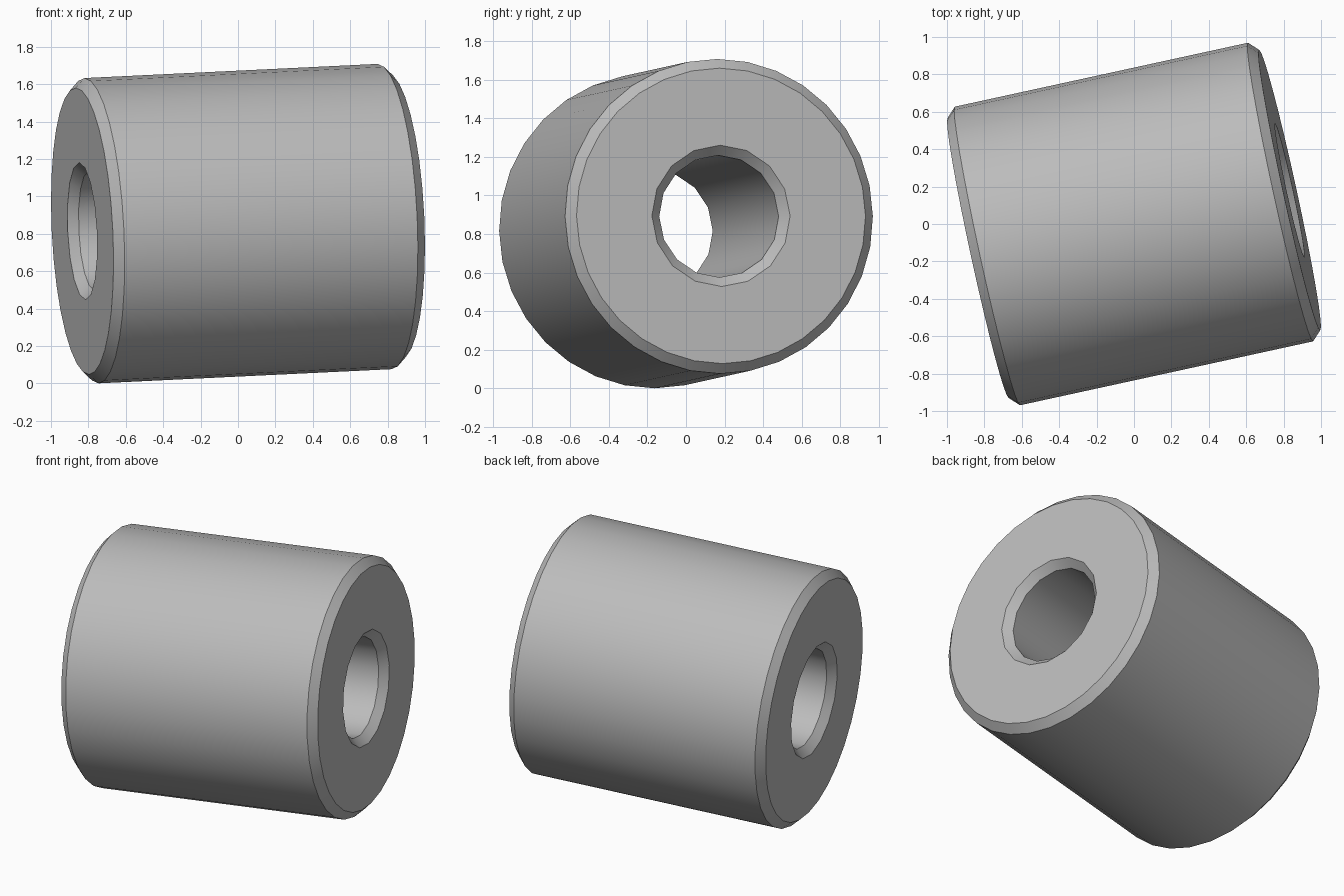
import bpy, bmesh
from math import sin, cos, pi, radians

cube = bpy.data.objects.get("Cube")
if cube:
    bpy.data.objects.remove(cube, do_unlink=True)

SIDES = 32              # outer wall; the bore has half as many
HALF = 0.853            # half length
OUTER, BORE, BEVEL = 0.817, 0.317, 0.05

grey = bpy.data.materials.new("light grey")
grey.use_nodes = True
colour = (0.5, 0.5, 0.5, 1)
grey.diffuse_color = colour
grey.node_tree.nodes["Principled BSDF"].inputs["Base Color"].default_value = colour

# Closed cross-section: (position along the axis, radius, belongs to bore)
end = HALF - BEVEL
profile = [(-end, OUTER, False), (end, OUTER, False),
           (HALF, OUTER - BEVEL, False), (HALF, BORE + BEVEL, True),
           (end, BORE, True), (-end, BORE, True),
           (-HALF, BORE + BEVEL, True), (-HALF, OUTER - BEVEL, False)]

# Revolve about the x axis; odd bore points sit on the chords
bm = bmesh.new()
rings = []
for x, r, inner in profile:
    ring = []
    for i in range(SIDES):
        a = 2 * pi * i / SIDES
        k = r * cos(2 * pi / SIDES) if inner and i % 2 else r
        ring.append(bm.verts.new((x, k * sin(a), k * cos(a))))
    rings.append(ring)
for n, ring in enumerate(rings):
    following = rings[(n + 1) % len(rings)]
    for i in range(SIDES):
        j = (i + 1) % SIDES
        bm.faces.new((ring[i], ring[j], following[j], following[i]))
bmesh.ops.recalc_face_normals(bm, faces=bm.faces)

mesh = bpy.data.meshes.new("bevelled_bushing")
bm.to_mesh(mesh)
bm.free()
mesh.materials.append(grey)
bushing = bpy.data.objects.new("bevelled_bushing", mesh)
bpy.context.collection.objects.link(bushing)

# Tilted resting pose
bushing.rotation_euler = (0, radians(-2.7), radians(12.3))
bushing.location.z = 0.854

bpy.context.view_layer.objects.active = bushing
bushing.select_set(True)
bpy.ops.object.shade_smooth_by_angle(angle=radians(30))
